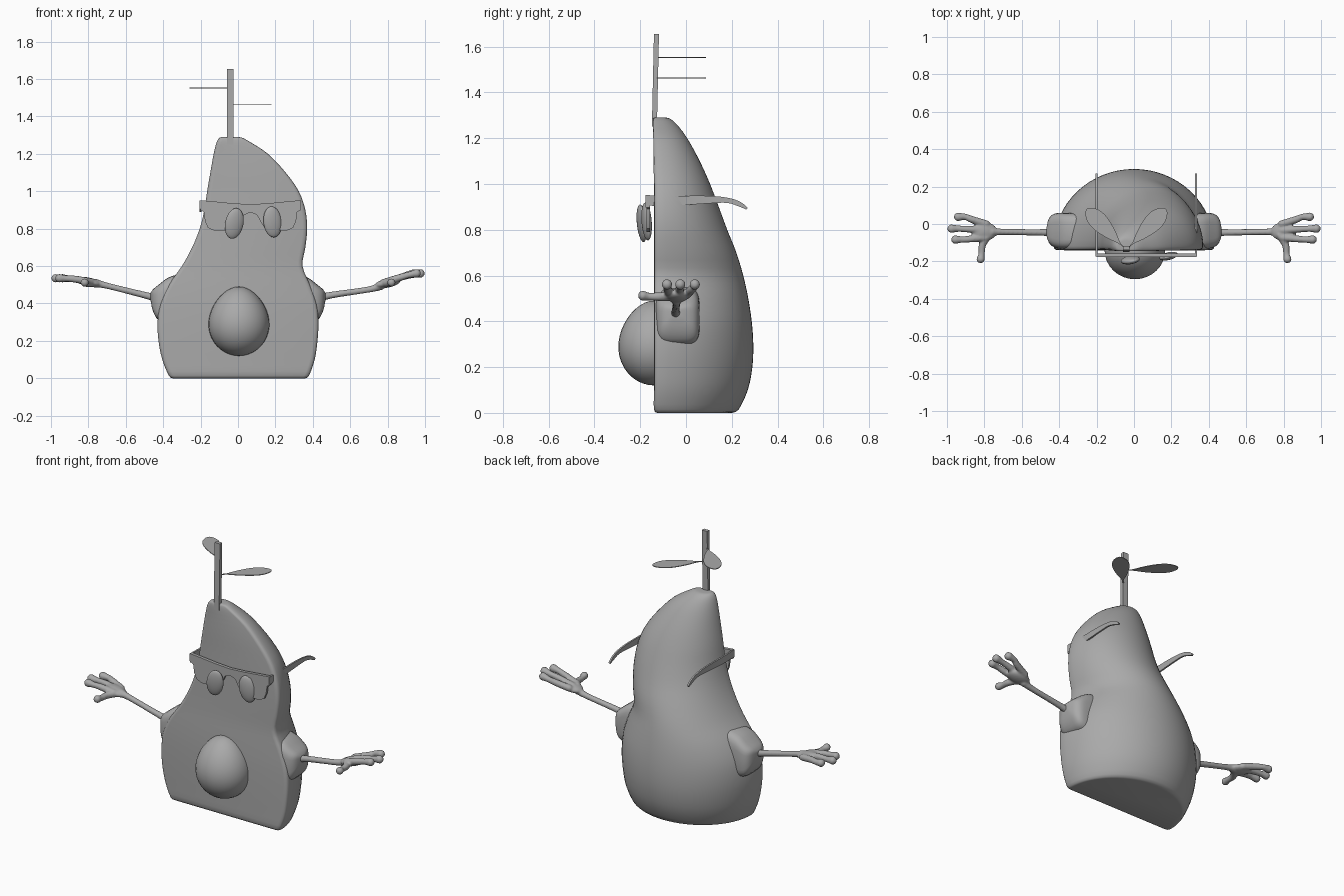
import bpy, bmesh, math
from mathutils import Vector, Matrix

cube = bpy.data.objects.get("Cube")
if cube:
    bpy.data.objects.remove(cube)

grey = bpy.data.materials.new("plain grey")
grey.use_nodes = True
COLOR = (0.4, 0.4, 0.4, 1)
grey.diffuse_color = COLOR
grey.node_tree.nodes["Principled BSDF"].inputs["Base Color"].default_value = COLOR


def finish(name, bm, angle=40):
    """Turn a bmesh into a smooth shaded object."""
    bmesh.ops.recalc_face_normals(bm, faces=bm.faces)
    mesh = bpy.data.meshes.new(name)
    bm.to_mesh(mesh)
    bm.free()
    mesh.materials.append(grey)
    ob = bpy.data.objects.new(name, mesh)
    bpy.context.collection.objects.link(ob)
    bpy.ops.object.select_all(action="DESELECT")
    ob.select_set(True)
    bpy.context.view_layer.objects.active = ob
    bpy.ops.object.shade_smooth_by_angle(angle=math.radians(angle))
    return ob


def spline(rows, steps):
    """Catmull-Rom interpolation through rows of numbers."""
    out = []
    for i in range(len(rows) - 1):
        a, b, c, d = (rows[max(0, min(len(rows) - 1, i + k))] for k in (-1, 0, 1, 2))
        for s in range(steps):
            t = s / steps
            out.append([q + t / 2 * (r - p + t * (2 * p - 5 * q + 4 * r - s2 + t * (3 * (q - r) + s2 - p)))
                        for p, q, r, s2 in zip(a, b, c, d)])
    return out + [list(rows[-1])]


def loft(bm, rings):
    """Skin a list of point rings and cap both ends."""
    loops = [[bm.verts.new(p) for p in ring] for ring in rings]
    n = len(loops[0])
    for a, b in zip(loops, loops[1:]):
        for i in range(n):
            bm.faces.new((a[i], a[(i + 1) % n], b[(i + 1) % n], b[i]))
    bm.faces.new(loops[0])
    bm.faces.new(loops[-1])


def tube(bm, points, steps=4, n=14):
    """Round limb through (x, y, z, radius) points, with ball ends."""
    path = spline(points, steps)
    rings = []
    for i, p in enumerate(path):
        tangent = Vector(path[min(i + 1, len(path) - 1)][:3]) - Vector(path[max(i - 1, 0)][:3])
        turn = tangent.to_track_quat("Z", "Y")
        angles = [math.tau * k / n for k in range(n)]
        rings.append([Vector(p[:3]) + turn @ Vector((math.cos(a), math.sin(a), 0)) * p[3] for a in angles])
    loft(bm, rings)
    for p in (path[0], path[-1]):
        ball(bm, p[:3], (p[3],) * 3)


def ball(bm, center, size, turn=Matrix()):
    matrix = Matrix.Translation(center) @ turn @ Matrix.Diagonal((*size, 1))
    return bmesh.ops.create_uvsphere(bm, u_segments=32, v_segments=20, radius=1, matrix=matrix)["verts"]


def plate(name, outline, place, depth, angle=40):
    """Extrude a flat outline; place(u, v, w) maps it into space."""
    bm = bmesh.new()
    loft(bm, [[place(u, v, w) for u, v in outline] for w in (-depth / 2, depth / 2)])
    return finish(name, bm, angle)


# Body: D-shaped sections, rows are height, left x, right x, back y, front y
rows = [
    (0.0, -0.35, 0.36, 0.2, -0.125), (0.015, -0.37, 0.38, 0.23, -0.14),
    (0.1, -0.405, 0.41, 0.27, -0.14), (0.2, -0.425, 0.425, 0.29, -0.14),
    (0.3, -0.43, 0.43, 0.294, -0.14), (0.4, -0.415, 0.42, 0.287, -0.14),
    (0.5, -0.37, 0.385, 0.272, -0.14), (0.6, -0.3, 0.345, 0.25, -0.14),
    (0.7, -0.245, 0.36, 0.22, -0.14), (0.8, -0.205, 0.37, 0.18, -0.14),
    (0.9, -0.18, 0.36, 0.143, -0.14), (1.0, -0.165, 0.325, 0.105, -0.14),
    (1.1, -0.148, 0.255, 0.06, -0.142), (1.2, -0.13, 0.16, 0.005, -0.143),
    (1.26, -0.115, 0.07, -0.04, -0.145), (1.285, -0.1, 0.025, -0.07, -0.143),
    (1.29, -0.085, 0.0, -0.09, -0.135)]


def body_ring(row):
    z, left, right, back, front = row
    cx, w, edge = (left + right) / 2, (right - left) / 2, front + 0.022
    arc = [math.pi * i / 32 for i in range(33)]
    ring = [(cx + w * math.cos(a), edge + (back - edge) * math.sin(a), z) for a in arc]
    corner = [(w - 0.003, front + 0.01), (w - 0.01, front + 0.003), (w - 0.025, front)]
    ring += [(cx - x, y, z) for x, y in corner]
    ring += [(cx + x, y, z) for x, y in reversed(corner)]
    return ring


bm = bmesh.new()
loft(bm, [body_ring(r) for r in spline(rows, 3)])
finish("body", bm, 50)

# Round seed on the belly, fuller towards the bottom
bm = bmesh.new()
for v in ball(bm, (0, 0, 0), (1, 1, 1)):
    taper = 1 - 0.1 * v.co.z - 0.06 * v.co.z ** 2
    v.co = (0.005 + 0.162 * v.co.x * taper, -0.14 + 0.155 * v.co.y * taper, 0.305 + 0.185 * v.co.z)
finish("seed", bm)

# Shoulders, arms and hands
for side, name, lift in ((-1, "right", 0.0), (1, "left", 0.02)):
    bm = bmesh.new()
    rings = []
    for x, y0, y1, z0, z1 in spline([(0.3, -0.13, 0.06, 0.28, 0.56), (0.37, -0.135, 0.06, 0.29, 0.54),
                                     (0.425, -0.125, 0.055, 0.31, 0.5), (0.455, -0.1, 0.03, 0.36, 0.475),
                                     (0.468, -0.06, -0.02, 0.42, 0.455)], 3):
        ring = []
        for k in range(28):
            c, s = math.cos(math.tau * k / 28), math.sin(math.tau * k / 28)
            ring.append((side * x, (y0 + y1) / 2 + (y1 - y0) / 2 * math.copysign(abs(c) ** 0.5, c),
                         (z0 + z1) / 2 + (z1 - z0) / 2 * math.copysign(abs(s) ** 0.5, s)))
        rings.append(ring)
    loft(bm, rings)
    finish(name + "_shoulder", bm, 50)

    bm = bmesh.new()
    tilt = -0.02 if side > 0 else 0.0
    tube(bm, [(side * 0.42, -0.045, 0.425, 0.024), (side * 0.5, -0.045, 0.445, 0.018),
              (side * 0.7, -0.042, 0.495 + tilt, 0.017), (side * 0.76, -0.042, 0.508 + tilt * 0.7, 0.024)])
    ball(bm, (side * 0.8, -0.04, 0.515 + tilt * 0.3), (0.07, 0.05, 0.024), Matrix.Rotation(-side * 0.2, 4, "Y"))
    for tip_x, tip_y, base_y in ((0.94, 0.038, 0.0), (0.975, -0.025, -0.035), (0.955, -0.083, -0.072)):
        tube(bm, [(side * 0.79, base_y, 0.515, 0.02), (side * 0.87, (base_y + 2 * tip_y) / 3, 0.53 + lift / 2, 0.019),
                  (side * (tip_x - 0.04), tip_y, 0.533 + lift, 0.017), (side * tip_x, tip_y, 0.535 + lift * 1.3, 0.023)])
    tube(bm, [(side * 0.78, -0.06, 0.51, 0.022), (side * 0.81, -0.11, 0.508, 0.02),
              (side * 0.815, -0.16, 0.508, 0.017), (side * 0.82, -0.188, 0.512, 0.022)])
    arm = finish(name + "_arm", bm)
    blend = arm.modifiers.new("Blend", "REMESH")
    blend.mode, blend.voxel_size, blend.use_smooth_shade = "VOXEL", 0.006, True
    relax = arm.modifiers.new("Relax", "SMOOTH")
    relax.iterations = 4

# Stem
bm = bmesh.new()
loft(bm, [[(x, y + shift, z) for x, y in ((-0.06, -0.012), (-0.024, -0.012), (-0.024, 0.01), (-0.06, 0.01))]
          for z, shift in ((1.25, -0.137), (1.655, -0.128))])
finish("stem", bm, 30)

# Two level leaves on thin stalks
half = spline([(0, 0.003), (0.04, 0.005), (0.1, 0.028), (0.18, 0.047), (0.24, 0.044), (0.28, 0.022), (0.292, 0.002)], 4)
leaf = half + [(u, -v) for u, v in reversed(half)]
for name, x, z, heading in (("upper_leaf", -0.05, 1.552, 134), ("lower_leaf", -0.032, 1.462, 46)):
    c, s = math.cos(math.radians(heading)), math.sin(math.radians(heading))
    plate(name, leaf, lambda u, v, w: (x + u * c - v * s, -0.13 + u * s + v * c, z + w), 0.004)

# Glasses: front frame mirrored about its bridge, with sunken lenses
MID = 0.067
rim = [(0, 0.93), (0.1, 0.936), (0.2, 0.946), (0.267, 0.952), (0.267, 0.897), (0.25, 0.89), (0.243, 0.84),
       (0.228, 0.805), (0.195, 0.79), (0.11, 0.79), (0.075, 0.805), (0.055, 0.835), (0.035, 0.873), (0, 0.888)]
outline = rim + [(-u, v) for u, v in reversed(rim[1:-1])]
plate("glasses_frame", outline, lambda u, v, w: (MID + u, -0.165 + w, v), 0.014, 30)
brow = [(0, 0.93), (0.1, 0.936), (0.2, 0.946), (0.267, 0.952), (0.267, 0.897), (0.24, 0.9), (0.14, 0.912), (0, 0.9)]
plate("glasses_brow", brow + [(-u, v) for u, v in reversed(brow[1:-1])],
      lambda u, v, w: (MID + u, -0.17 + w, v), 0.014, 30)

# Glasses side arms, hooked at the ear end
top = spline([(-0.175, 0.95), (-0.05, 0.948), (0.1, 0.948), (0.19, 0.938), (0.24, 0.92), (0.27, 0.895)], 4)
low = spline([(0.262, 0.888), (0.235, 0.9), (0.18, 0.917), (0.1, 0.915), (-0.05, 0.905), (-0.175, 0.905)], 4)
for name, x in (("right", -0.2), ("left", 0.331)):
    plate(name + "_glasses_arm", top + low, lambda u, v, w: (x + w, u, v), 0.01, 30)

# Oval eyes in front of the lenses
for name, center, lean in (("right_eye", (-0.02, -0.193, 0.828), 10), ("left_eye", (0.185, -0.172, 0.836), -8)):
    bm = bmesh.new()
    turn = Matrix.Rotation(math.radians(lean), 4, "Y") @ Matrix.Rotation(math.radians(12), 4, "Z")
    ball(bm, center, (0.05, 0.02, 0.083), turn @ Matrix.Rotation(math.radians(5), 4, "X"))
    finish(name, bm)
